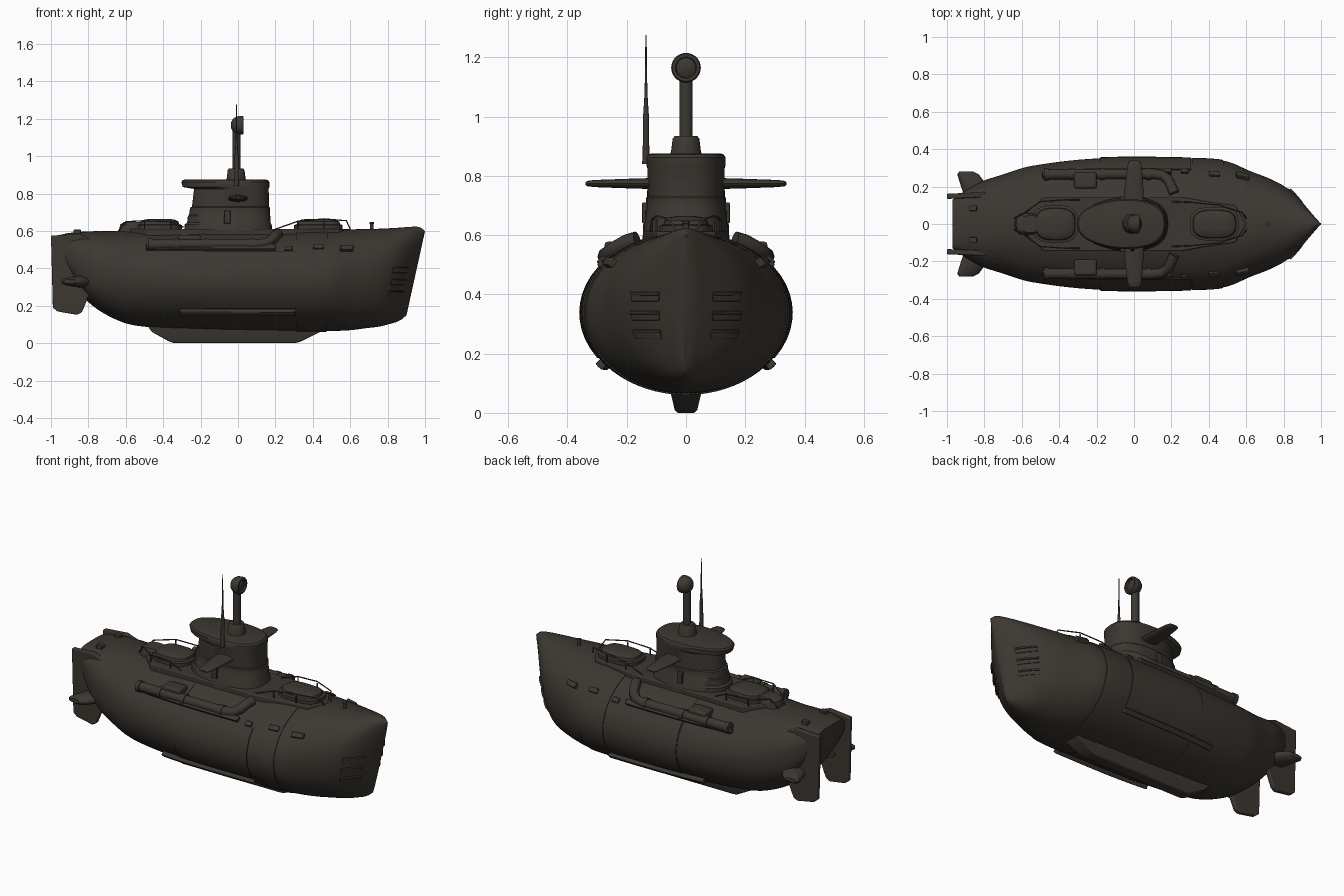
import bpy, bmesh, math
from mathutils import Vector

if "Cube" in bpy.data.objects:
    bpy.data.objects.remove(bpy.data.objects["Cube"])

paint = bpy.data.materials.new("dark brown grey")
paint.diffuse_color = (0.045, 0.038, 0.031, 1)
paint.use_nodes = True
paint.node_tree.nodes["Principled BSDF"].inputs["Base Color"].default_value = paint.diffuse_color


def finish(bm, name, bevel=0, angle=35):
    bmesh.ops.recalc_face_normals(bm, faces=bm.faces)
    me = bpy.data.meshes.new(name)
    bm.to_mesh(me)
    bm.free()
    ob = bpy.data.objects.new(name, me)
    bpy.context.collection.objects.link(ob)
    me.materials.append(paint)
    if bevel:
        m = ob.modifiers.new("bevel", 'BEVEL')
        m.width, m.segments, m.limit_method = bevel, 3, 'ANGLE'
    bpy.ops.object.select_all(action='DESELECT')
    ob.select_set(True)
    bpy.context.view_layer.objects.active = ob
    bpy.ops.object.shade_smooth_by_angle(angle=math.radians(angle))
    return ob


def loft(name, rings, bevel=0, angle=35):
    bm = bmesh.new()
    vs = [[bm.verts.new(p) for p in r] for r in rings]
    n = len(vs[0])
    for a, b in zip(vs, vs[1:]):
        for i in range(n):
            bm.faces.new((a[i], a[(i + 1) % n], b[(i + 1) % n], b[i]))
    bm.faces.new(vs[0])
    bm.faces.new(vs[-1])
    return finish(bm, name, bevel, angle)


def box(name, x, y, z, bevel=0.01):
    return loft(name, [[(x[0], y[0], h), (x[1], y[0], h), (x[1], y[1], h), (x[0], y[1], h)] for h in z], bevel)


def lathe(name, c, prof, axis='z', n=28):
    rings = []
    for r, h in prof:
        ring = []
        for i in range(n):
            a = 2 * math.pi * i / n
            u, v = r * math.cos(a), r * math.sin(a)
            ring.append((c[0] + u, c[1] + v, c[2] + h) if axis == 'z' else (c[0] + h, c[1] + u, c[2] + v))
        rings.append(ring)
    return loft(name, rings)


def tube(name, pts, r):
    cu = bpy.data.curves.new(name, 'CURVE')
    cu.dimensions, cu.bevel_depth, cu.bevel_resolution, cu.use_fill_caps = '3D', r, 3, True
    sp = cu.splines.new('POLY')
    sp.points.add(len(pts) - 1)
    for p, q in zip(sp.points, pts):
        p.co = (*q, 1)
    cu.materials.append(paint)
    ob = bpy.data.objects.new(name, cu)
    bpy.context.collection.objects.link(ob)


# Hull stations: x, half width, top, bottom, widest height, squareness
ST = [(-.97, .13, .575, .47, .53, 3.5), (-.90, .18, .59, .36, .46, 3), (-.82, .225, .597, .24, .42, 2.6),
      (-.70, .265, .60, .15, .38, 2.2), (-.55, .31, .60, .095, .36, 2.05), (-.2, .35, .605, .075, .34, 2),
      (.3, .35, .605, .065, .34, 2), (.5, .335, .605, .065, .34, 2), (.65, .28, .61, .07, .35, 2.1),
      (.75, .245, .612, .08, .36, 2.1), (.85, .195, .617, .09, .37, 2.1), (.92, .13, .622, .105, .38, 2.2),
      (.97, .06, .622, .12, .385, 2.3), (1.0, .012, .60, .15, .39, 2.4)]


def station(x):
    i = max(k for k in range(len(ST) - 1) if ST[k][0] <= x or k == 0)
    a, b = ST[i], ST[i + 1]
    p, q = ST[max(i - 1, 0)], ST[min(i + 2, len(ST) - 1)]
    h = b[0] - a[0]
    t = (x - a[0]) / h
    out = []
    for k in range(1, 6):
        m0, m1 = (b[k] - p[k]) / (b[0] - p[0]) * h, (q[k] - a[k]) / (q[0] - a[0]) * h
        out.append((2*t**3 - 3*t*t + 1)*a[k] + (t**3 - 2*t*t + t)*m0 + (3*t*t - 2*t**3)*b[k] + (t**3 - t*t)*m1)
    return out


def rake(x, z):
    return x - .22 * max(0, min(1, (x - .45) / .5)) * max(0, .6 - z)


def section(x, grow=0, n=64):
    w, zt, zb, zc, e = station(x)
    ring = []
    for i in range(n):
        a = 2 * math.pi * i / n
        c, s = math.cos(a), math.sin(a)
        y = math.copysign(abs(c) ** (2 / e), c) * (w + grow)
        z = zc + math.copysign(abs(s) ** (2 / e), s) * ((zt - zc if s > 0 else zc - zb) + grow)
        ring.append((rake(x, z), y, z))
    return ring


def surf(x, z, off=0):
    def pt(x, z):
        w, zt, zb, zc, e = station(x)
        t = min(1, abs((z - zc) / (zt - zc if z > zc else zc - zb)))
        return Vector((rake(x, z), w * (1 - t ** e) ** (1 / e), z))
    p = pt(x, z)
    n = (pt(x, z + .004) - p).cross(pt(x + .004, z) - p).normalized()
    return p + n * (off if n.y > 0 else -off)


def patch(name, x0, x1, z0, z1, off, s, nx=14, nz=10, bevel=0):
    """raised plate following the hull side"""
    bm = bmesh.new()
    def grid(o):
        g = []
        for i in range(nx + 1):
            row = []
            for j in range(nz + 1):
                p = surf(x0 + (x1 - x0) * i / nx, z0 + (z1 - z0) * j / nz, o)
                row.append(bm.verts.new((p.x, p.y * s, p.z)))
            g.append(row)
        for i in range(nx):
            for j in range(nz):
                bm.faces.new((g[i][j], g[i+1][j], g[i+1][j+1], g[i][j+1]))
        return g
    a, b = grid(off), grid(-.012)
    rim = [(i, 0) for i in range(nx)] + [(nx, j) for j in range(nz)] + \
          [(i, nz) for i in range(nx, 0, -1)] + [(0, j) for j in range(nz, 0, -1)]
    for (i, j), (k, l) in zip(rim, rim[1:] + rim[:1]):
        bm.faces.new((a[i][j], a[k][l], b[k][l], b[i][j]))
    finish(bm, name, bevel)


# Hull and slightly raised bands
loft("hull", [section(-.97 + 1.97 * i / 90) for i in range(91)], angle=50)
loft("hull_band", [section(.31 + .17 * i / 8, .004) for i in range(9)])
loft("stern_seam", [section(x, .002) for x in (-.185, -.178)])

# Keel
loft("keel", [[(-.49 + d, -w, z), (.47 - d * 1.1, -w, z), (.47 - d * 1.1, w, z), (-.49 + d, w, z)]
              for z, w, d in ((.1, .055, 0), (.06, .05, .03), (.01, .038, .12), (0, .03, .15))], .006)

# Deck plate
deck = [(-.64, 0), (-.48, -.145), (.25, -.145), (.42, -.115), (.54, -.1), (.6, 0), (.54, .1), (.42, .115), (.25, .145), (-.48, .145)]
loft("deck_plate", [[(x, y, z) for x, y in deck] for z in (.54, .612)], .006)


def oval(z, x0, x1, w, taper=1.0, e=2.6, n=48):
    ring = []
    for i in range(n):
        a = 2 * math.pi * i / n
        c, s = math.cos(a), math.sin(a)
        u = math.copysign(abs(c) ** (2 / e), c)
        k = 1 + (taper - 1) * max(0, -u)
        ring.append(((x0 + x1) / 2 + u * (x1 - x0) / 2, math.copysign(abs(s) ** (2 / e), s) * w * k, z))
    return ring


# Conning tower with stepped skirt and overhanging rim
TW = [(.56, -.29, .185, .147), (.635, -.285, .18, .145), (.645, -.272, .174, .139), (.68, -.268, .173, .138),
      (.685, -.262, .17, .135), (.725, -.256, .17, .135), (.73, -.246, .166, .131), (.825, -.235, .164, .13),
      (.835, -.295, .168, .134), (.862, -.303, .168, .134), (.872, -.296, .16, .127), (.876, -.28, .145, .115)]
loft("conning_tower", [oval(z, a, b, w, .78) for z, a, b, w in TW])
box("tower_step", (-.075, -.04), (-.148, .148), (.64, .71), .004)

# Deck hatches
for nm, a, b, w in (("rear_hatch", -.54, -.3, .1), ("front_hatch", .3, .56, .09)):
    loft(nm, [oval(z, a + d, b - d, w - d, 1, 3) for z, d in
              ((.58, 0), (.632, 0), (.636, .014), (.65, .018), (.66, .035), (.664, .06))])
loft("rear_deck_fairing", [oval(z, -.64 + d, -.5, .06 - d / 2) for z, d in ((.59, 0), (.635, .01), (.648, .03))])

# Periscope and aerial
lathe("periscope_base", (-.01, 0, 0), [(.056, .86), (.05, .885), (.045, .925), (.038, .935)])
lathe("periscope_mast", (-.008, 0, 0), [(.022, .92), (.022, 1.15)])
lathe("periscope_head", (0, 0, 1.165), [(.015, -.037), (.034, -.028), (.046, -.01), (.05, .01), (.05, .024), (.046, .03),
                                        (.036, .03), (.033, .02), (.018, .027), (.004, .029)], 'x')
lathe("aerial", (-.008, -.135, 0), [(.013, .84), (.011, .9), (.01, 1.0), (.006, 1.06), (.004, 1.12), (.002, 1.276)], n=12)

# Deck post and bow block
lathe("deck_post", (.715, 0, 0), [(.01, .6), (.01, .638), (.013, .64), (.013, .647)], n=12)

for s, side in ((-1, "right"), (1, "left")):
    # Tower planes
    loft(side + "_tower_plane", [[(x + .045 * k * math.cos(a), s * y, .774 + t * math.sin(a))
         for a in [2 * math.pi * i / 20 for i in range(20)]]
         for y, k, t, x in ((.1, 1.2, .019, 0), (.2, 1.1, .016, 0), (.31, .85, .012, .003), (.333, .7, .009, .003), (.34, .4, .004, .003))])
    # Rudder and stern plane
    rud = [(-1, .575), (-.85, .585), (-.76, .55), (-.76, .35), (-.82, .2), (-.835, .165), (-.86, .152), (-.965, .17), (-.99, .19)]
    loft(side + "_rudder", [[(x, s * (y + .04 * (x + 1)), z) for x, z in rud] for y in (.134, .162)], .006)
    loft(side + "_stern_plane", [[((a + b) / 2 + (b - a) / 2 * math.cos(q), s * y, .33 + t * math.sin(q))
         for q in [2 * math.pi * i / 20 for i in range(20)]]
         for y, a, b, t in ((.13, -.9, -.74, .034), (.2, -.925, -.78, .03), (.265, -.945, -.83, .024), (.28, -.935, -.86, .012))])
    # Side armour plate with lower ledge
    patch(side + "_side_plate", -.18, .305, .19, .49, .006, s)
    patch(side + "_lower_ledge", -.31, .31, .162, .182, .024, s, 14, 2, .004)
    # Bow slots
    for i, z in enumerate((.392, .328, .265)):
        patch(f"{side}_bow_slot_{i}", .865, .95, z - .015, z + .015, .004, s, 8, 3, .002)
        patch(f"{side}_bow_slot_lip_{i}", .865, .95, z + .006, z + .016, .01, s, 8, 2, .002)
    # Small hull fittings
    patch(side + "_bow_lug", .55, .62, .49, .512, .022, s, 4, 2, .004)
    patch(side + "_hull_lug", .4, .46, .5, .52, .016, s, 4, 2, .004)
    patch(side + "_hull_cleat", .25, .29, .49, .51, .016, s, 4, 2, .004)
    # Side pipe, shelf and box
    patch(side + "_pipe_shelf", -.49, .2, .495, .515, .022, s, 14, 2, .004)
    tube(side + "_side_pipe", [(-.48, s * .265, .528), (.1, s * .268, .528), (.15, s * .262, .535), (.185, s * .235, .555),
                               (.2, s * .2, .575), (.215, s * .165, .585)], .028)
    for i, x in enumerate((-.47, -.33, -.17, .08)):
        tube(f"{side}_pipe_clamp_{i}", [(x - .012, s * .266, .528), (x + .012, s * .266, .528)], .033)
    box(side + "_side_box", (-.32, -.2), sorted((s * .19, s * .275)), (.49, .578), .012)
    # Hand rails around the hatches
    tube(side + "_front_rail", [(.2, s * .12, .61), (.32, s * .115, .652), (.46, s * .1, .665), (.58, s * .06, .655), (.6, s * .03, .61)], .0035)
    tube(side + "_rear_rail", [(-.29, s * .13, .62), (-.36, s * .13, .65), (-.5, s * .12, .655), (-.6, s * .05, .65), (-.64, s * .03, .6)], .0035)
    for i, (x, y) in enumerate(((.32, .115), (.46, .1), (-.36, .13), (-.5, .12))):
        tube(f"{side}_rail_post_{i}", [(x, s * y, .59), (x, s * y, .655)], .0035)
    # Stern deck cleats
    box(side + "_stern_cleat", (-.88, -.84), sorted((s * .07, s * .1)), (.58, .607), .004)
